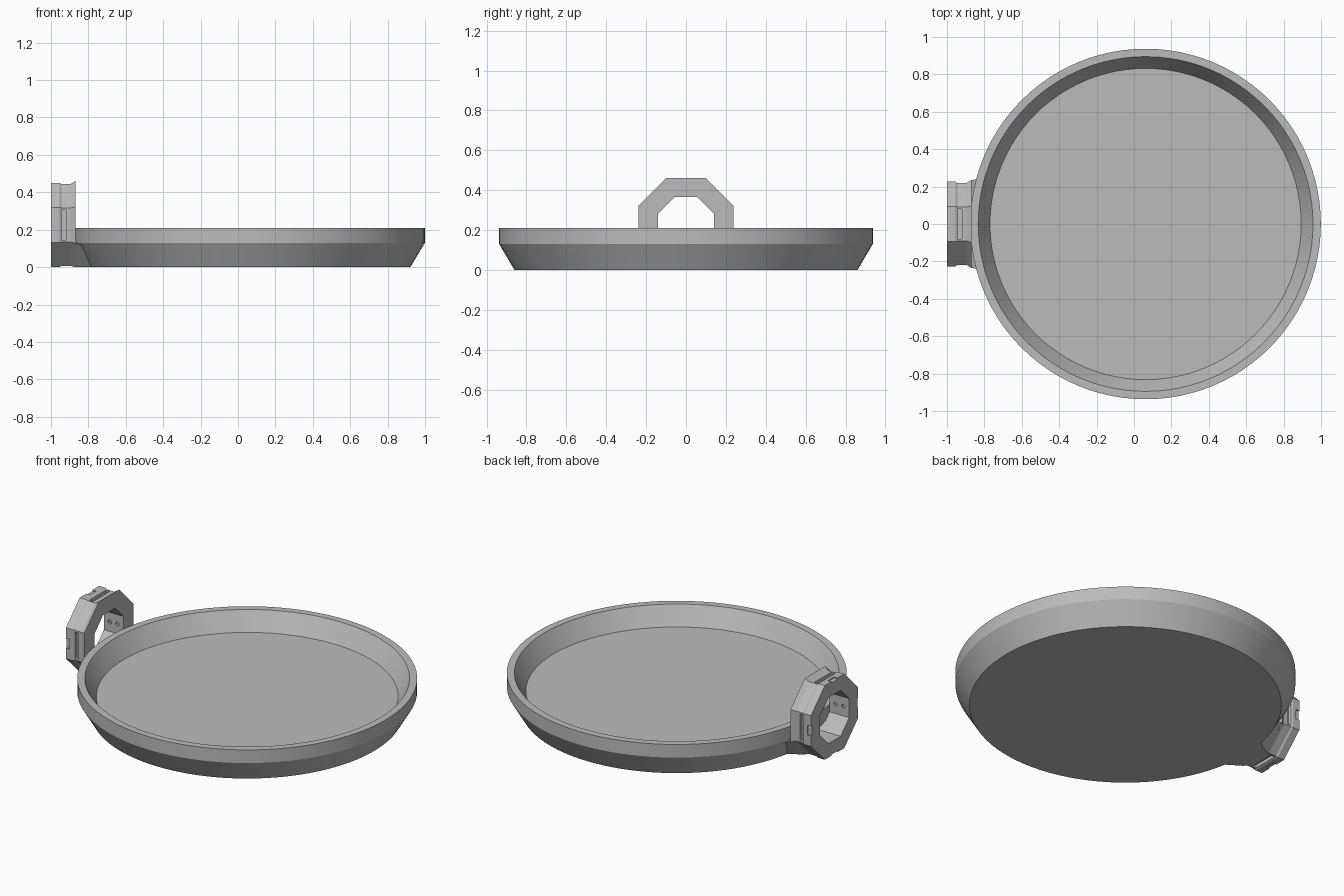
import bpy, bmesh
from math import cos, sin, pi, tan
from mathutils import Matrix, Vector

cube = bpy.data.objects.get("Cube")
if cube:
    bpy.data.objects.remove(cube)

grey = bpy.data.materials.new("light grey")
grey.use_nodes = True
grey.diffuse_color = (0.5, 0.5, 0.5, 1)
grey.node_tree.nodes["Principled BSDF"].inputs["Base Color"].default_value = (0.5, 0.5, 0.5, 1)

DISH_X = 0.062     # dish axis
RING_Z = 0.225     # handle ring axis height


def finish(name, bm):
    bmesh.ops.recalc_face_normals(bm, faces=bm.faces)
    mesh = bpy.data.meshes.new(name)
    bm.to_mesh(mesh)
    bm.free()
    mesh.materials.append(grey)
    obj = bpy.data.objects.new(name, mesh)
    bpy.context.collection.objects.link(obj)
    return obj


def loft(name, rings):
    """Skin closed rings of equal length and cap both ends."""
    bm = bmesh.new()
    loops = [[bm.verts.new(p) for p in ring] for ring in rings]
    n = len(loops[0])
    for a, b in zip(loops, loops[1:]):
        for i in range(n):
            j = (i + 1) % n
            bm.faces.new((a[i], a[j], b[j], b[i]))
    bm.faces.new(loops[0])
    bm.faces.new(loops[-1])
    return finish(name, bm)


def circle(r, z, n=96):
    return [(DISH_X + r * cos(2 * pi * i / n), r * sin(2 * pi * i / n), z) for i in range(n)]


def octagon(x, apothem, floor=0.0):
    r = apothem / cos(pi / 8)
    return [(x, r * cos(pi / 8 + i * pi / 4), max(floor, RING_Z + r * sin(pi / 8 + i * pi / 4)))
            for i in range(8)]


def activate(obj):
    bpy.ops.object.select_all(action='DESELECT')
    obj.select_set(True)
    bpy.context.view_layer.objects.active = obj


def cut(obj, cutter):
    mod = obj.modifiers.new("cut", 'BOOLEAN')
    mod.operation = 'DIFFERENCE'
    mod.solver = 'EXACT'
    mod.object = cutter
    activate(obj)
    bpy.ops.object.modifier_apply(modifier=mod.name)


# Shallow dish with sloped sides and a raised rim
dish = loft("dish", [circle(0.86, 0), circle(0.937, 0.13), circle(0.937, 0.21),
                     circle(0.895, 0.21), circle(0.832, 0.1)])
activate(dish)
bpy.ops.object.shade_smooth_by_angle(angle=pi / 9)

# Octagonal handle ring with a waisted outside
ring = loft("handle_ring", [octagon(-1.0, 0.226), octagon(-0.955, 0.226), octagon(-0.945, 0.22),
                            octagon(-0.895, 0.219), octagon(-0.868, 0.237)])


# Flared web joining the ring to the dish
def web(x, low, high, z):
    return [(x, -low, 0), (x, low, 0), (x, high, z), (x, -high, z)]


joint = loft("handle_joint", [web(-0.872, 0.098, 0.236, 0.13), web(-0.775, 0.16, 0.24, 0.09)])

# Finger hole through ring and web
hole = loft("hole_cutter", [octagon(-1.1, 0.14), octagon(-0.8, 0.14)])
cut(ring, hole)
cut(joint, hole)

# Slots and small notches on the four square sides
bm = bmesh.new()
for k in range(4):
    turn = Matrix.Translation((0, 0, RING_Z)) @ Matrix.Rotation(k * pi / 2, 4, 'X')
    for x, width, length, bottom in ((-0.932, 0.025, 0.16, 0.2), (-0.99, 0.03, 0.06, 0.218)):
        size = Matrix.Diagonal((width, length, 0.08, 1))
        bmesh.ops.create_cube(bm, size=1, matrix=turn @ Matrix.Translation((x, 0, bottom + 0.04)) @ size)
slots = finish("slot_cutter", bm)
cut(ring, slots)

# Small dimples on the inner side walls
bm = bmesh.new()
for side in (-1, 1):
    for x in (-0.96, -0.91):
        place = Matrix.Translation((x, side * 0.14, RING_Z)) @ Matrix.Rotation(pi / 2, 4, 'X')
        bmesh.ops.create_cone(bm, cap_ends=True, segments=16, radius1=0.012, radius2=0.012,
                              depth=0.02, matrix=place)
dimples = finish("dimple_cutter", bm)
cut(ring, dimples)

for helper in (hole, slots, dimples):
    bpy.data.objects.remove(helper)
